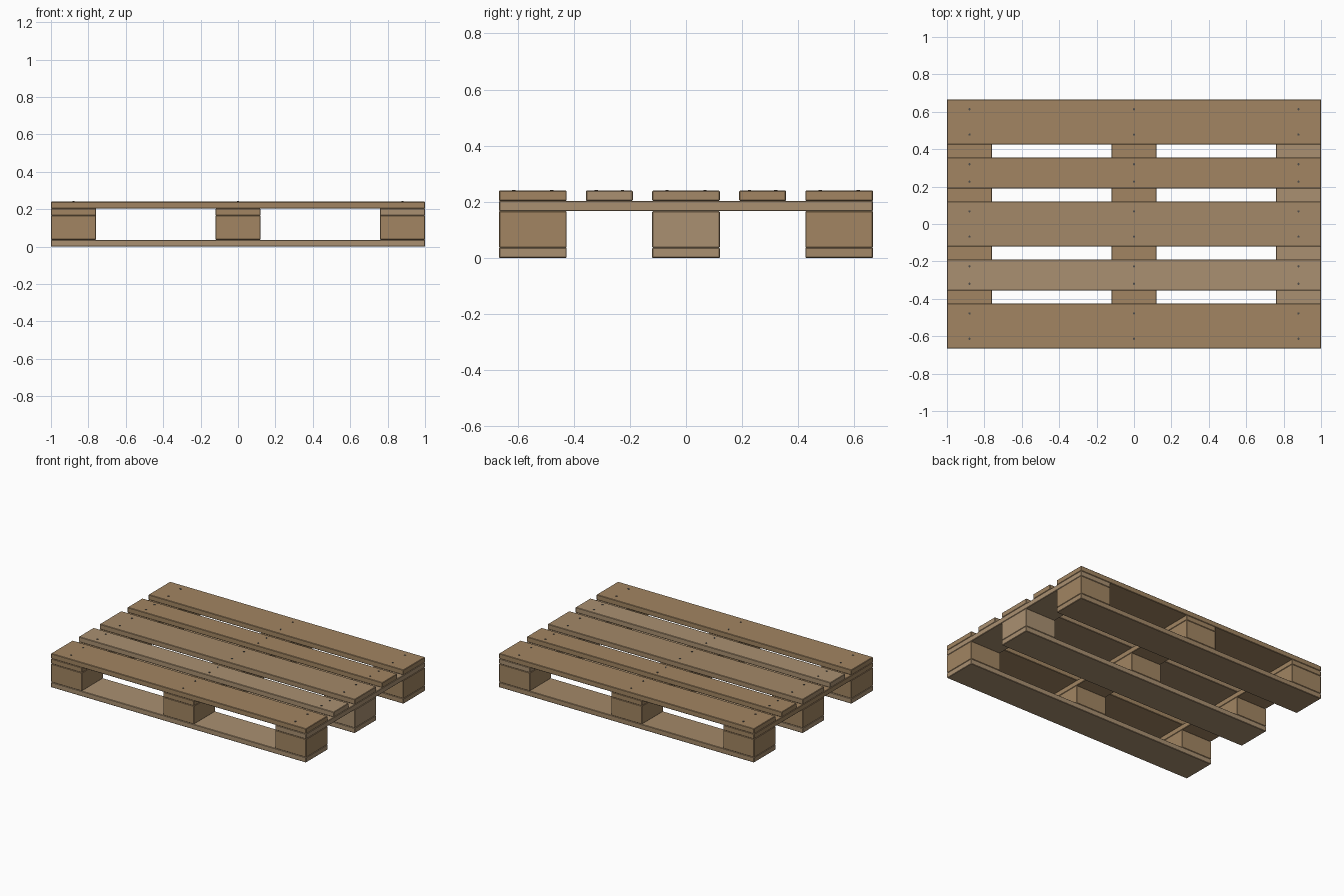
import bpy, bmesh
from mathutils import Matrix

if "Cube" in bpy.data.objects:
    bpy.data.objects.remove(bpy.data.objects["Cube"])

S = 1 / 600            # real millimetres to model units
T = 22 * S             # board thickness
BLOCK_H = 78 * S
WIDE, NARROW = 145 * S, 100 * S
LENGTH, WIDTH = 1200 * S, 800 * S


def material(name, rgb):
    m = bpy.data.materials.new(name)
    m.diffuse_color = (*rgb, 1)
    m.use_nodes = True
    m.node_tree.nodes["Principled BSDF"].inputs["Base Color"].default_value = m.diffuse_color
    return m


tan = material("tan_wood", (0.36, 0.235, 0.122))
warm = material("warm_wood", (0.37, 0.25, 0.14))
pale = material("pale_wood", (0.40, 0.28, 0.165))
steel = material("nail_steel", (0.08, 0.075, 0.07))


def finish(name, bm, mat):
    mesh = bpy.data.meshes.new(name)
    bm.to_mesh(mesh)
    bm.free()
    mesh.materials.append(mat)
    ob = bpy.data.objects.new(name, mesh)
    bpy.context.collection.objects.link(ob)
    return ob


def plank(name, x, y, z0, size, mat):
    """Box standing on z0 with slightly eased edges."""
    bm = bmesh.new()
    loc = Matrix.Translation((x, y, z0 + size[2] / 2))
    bmesh.ops.create_cube(bm, size=1, matrix=loc @ Matrix.Diagonal((*size, 1)))
    bmesh.ops.bevel(bm, geom=bm.edges[:], offset=0.003, segments=1, affect='EDGES')
    return finish(name, bm, mat)


xs = [("left", -(LENGTH - WIDE) / 2), ("middle", 0), ("right", (LENGTH - WIDE) / 2)]
ys = [("front", -(WIDTH - WIDE) / 2), ("centre", 0), ("back", (WIDTH - WIDE) / 2)]

# Bottom runners and the nine spacer blocks on them
for yname, y in ys:
    plank(f"{yname}_bottom_board", 0, y, 0, (LENGTH, WIDE, T),
          warm if yname == "back" else pale)
    for xname, x in xs:
        light = xname == "right" and yname == "centre"
        plank(f"{yname}_{xname}_block", x, y, T, (WIDE, WIDE, BLOCK_H),
              pale if light else tan)

# Cross boards over the blocks
for xname, x in xs:
    plank(f"{xname}_cross_board", x, 0, T + BLOCK_H, (WIDE, WIDTH, T),
          pale if xname == "right" else tan)

# Top deck: wide and narrow boards alternating
deck_z = 2 * T + BLOCK_H
inner = (WIDE + (WIDTH - 3 * WIDE) / 2) / 2
deck = [("front", ys[0][1], WIDE, tan), ("front_inner", -inner, NARROW, pale),
        ("centre", 0, WIDE, warm), ("back_inner", inner, NARROW, tan),
        ("back", ys[2][1], WIDE, tan)]
nails = bmesh.new()
for name, y, w, mat in deck:
    plank(f"{name}_deck_board", 0, y, deck_z, (LENGTH, w, T), mat)
    # Pairs of nail heads above each block row
    for _, x in xs:
        for s in (-1, 1):
            bmesh.ops.create_cone(
                nails, cap_ends=True, segments=12, radius1=0.006, radius2=0.006,
                depth=0.006,
                matrix=Matrix.Translation((x, y + s * 0.28 * w, deck_z + T)))
finish("nail_heads", nails, steel)
